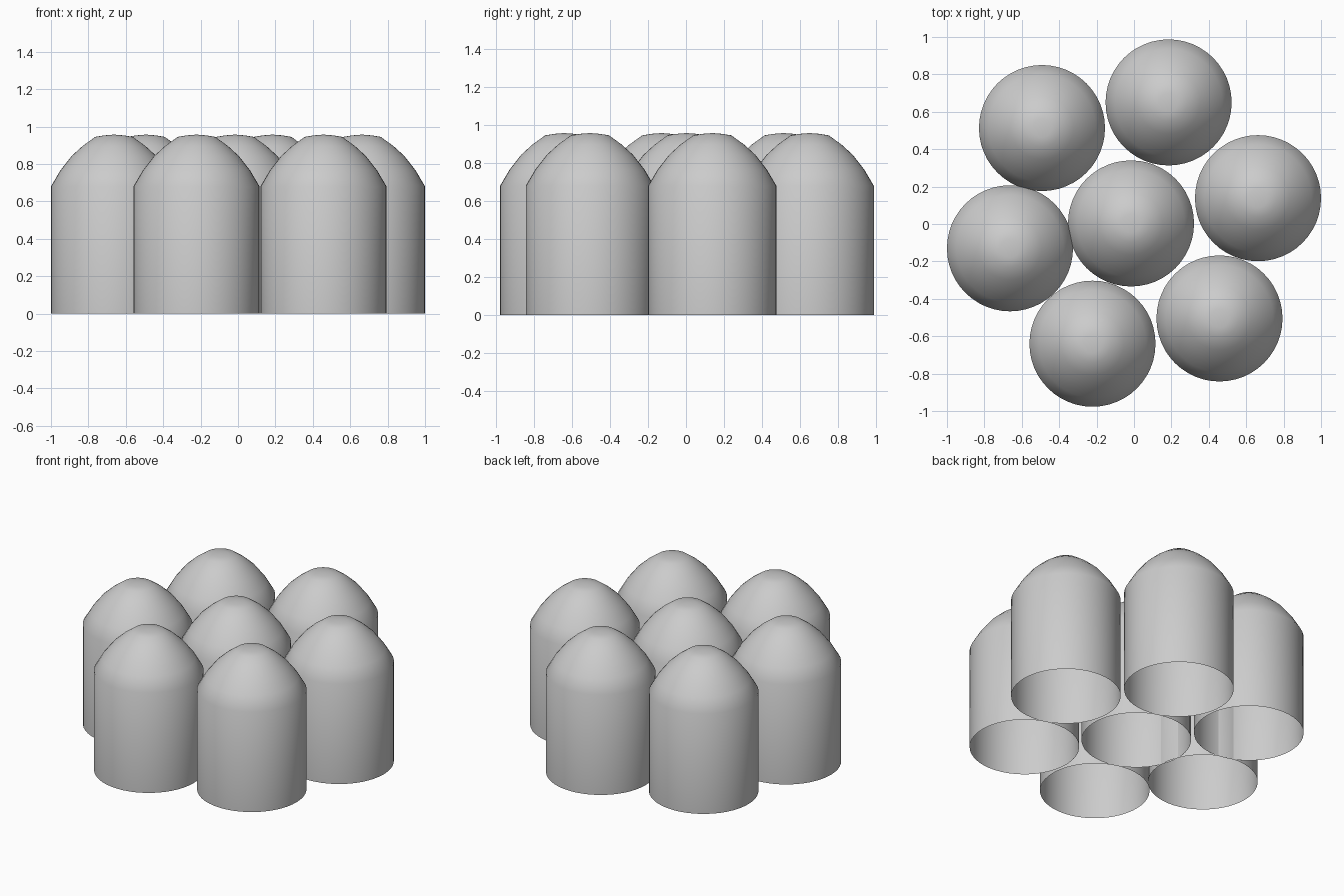
import bpy, bmesh
from math import cos, sin, tau, radians

if "Cube" in bpy.data.objects:
    bpy.data.objects.remove(bpy.data.objects["Cube"])

# half profile of one capsule: open bottom, straight wall, shoulder edge, domed cap
PROFILE = [(0.337, 0.0), (0.337, 0.68), (0.287, 0.765), (0.227, 0.842),
           (0.168, 0.896), (0.1, 0.945), (0.05, 0.953)]
TIP = 0.957
SIDES = 48

# one in the middle and a ring of six around it
PLACES = {
    "middle": (-0.016, 0.003),
    "back_left": (-0.492, 0.513),
    "back_right": (0.185, 0.65),
    "right": (0.663, 0.138),
    "left": (-0.663, -0.13),
    "front_left": (-0.222, -0.64),
    "front_right": (0.457, -0.505),
}


def domed_shell(name, x, y):
    bm = bmesh.new()
    rings = [[bm.verts.new((r * cos(tau * i / SIDES), r * sin(tau * i / SIDES), z))
              for i in range(SIDES)] for r, z in PROFILE]
    tip = bm.verts.new((0, 0, TIP))
    for i in range(SIDES):
        j = (i + 1) % SIDES
        for a, b in zip(rings, rings[1:]):
            bm.faces.new((a[i], a[j], b[j], b[i]))
        bm.faces.new((rings[-1][i], rings[-1][j], tip))
    mesh = bpy.data.meshes.new(name)
    bm.to_mesh(mesh)
    bm.free()
    obj = bpy.data.objects.new(name, mesh)
    obj.location = (x, y, 0)
    bpy.context.collection.objects.link(obj)
    bpy.ops.object.select_all(action='DESELECT')
    obj.select_set(True)
    bpy.context.view_layer.objects.active = obj
    bpy.ops.object.shade_smooth_by_angle(angle=radians(40))


for place, (x, y) in PLACES.items():
    domed_shell("domed_shell_" + place, x, y)
